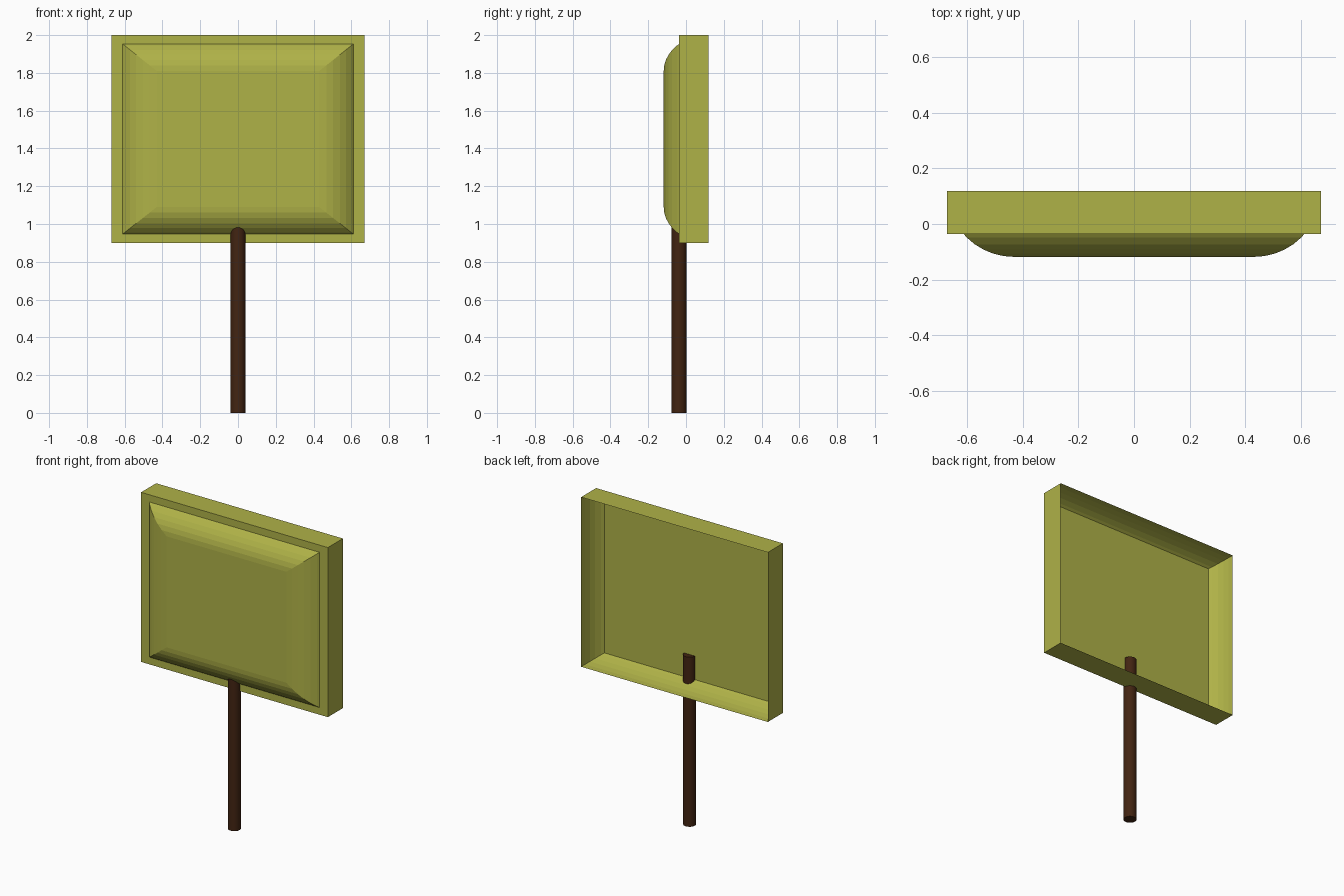
import bpy, bmesh, math

if "Cube" in bpy.data.objects:
    bpy.data.objects.remove(bpy.data.objects["Cube"])

def material(name, rgb):
    m = bpy.data.materials.new(name)
    m.diffuse_color = (*rgb, 1)
    m.use_nodes = True
    m.node_tree.nodes["Principled BSDF"].inputs["Base Color"].default_value = m.diffuse_color
    return m

olive = material("olive yellow", (0.43, 0.445, 0.064))
brown = material("dark brown", (0.055, 0.018, 0.006))

CZ = 1.45            # panel centre height
HX, HZ = 0.67, 0.55  # panel half sizes
BACK, RIM, FRONT = 0.118, -0.036, -0.118

def ring(bm, hx, hz, y):
    return [bm.verts.new((sx * hx, y, CZ + sz * hz))
            for sx, sz in ((-1, -1), (1, -1), (1, 1), (-1, 1))]

def stacked_shell(name, sections, mat):
    """Open-backed shell through rectangular rings, capped at the front."""
    bm = bmesh.new()
    rings = [ring(bm, *s) for s in sections]
    for a, b in zip(rings, rings[1:]):
        for i in range(4):
            j = (i + 1) % 4
            bm.faces.new((a[i], a[j], b[j], b[i]))
    bm.faces.new(rings[-1])
    # front cap must face -y, with the walls following it
    bmesh.ops.recalc_face_normals(bm, faces=bm.faces)
    bm.faces.ensure_lookup_table()
    if bm.faces[-1].normal.y > 0:
        bmesh.ops.reverse_faces(bm, faces=bm.faces)
    me = bpy.data.meshes.new(name)
    bm.to_mesh(me)
    bm.free()
    me.materials.append(mat)
    ob = bpy.data.objects.new(name, me)
    bpy.context.collection.objects.link(ob)
    return ob

# square frame tray, open at the back
stacked_shell("sign_frame", [(HX, HZ, BACK), (HX, HZ, RIM)], olive)

# rounded dish that bulges through the frame front
SEG = 10
sections = []
for k in range(SEG + 1):
    a = math.pi / 2 * k / SEG
    sections.append((0.43 + 0.24 * math.cos(a),
                     0.36 + 0.19 * math.cos(a),
                     BACK - (BACK - FRONT) * math.sin(a)))
stacked_shell("sign_dish", sections, olive)

# round post, its top running up inside the panel
POST_TOP = 1.10
bpy.ops.mesh.primitive_cylinder_add(vertices=24, radius=0.039, depth=POST_TOP,
                                    location=(0, -0.037, POST_TOP / 2))
post = bpy.context.object
post.name = "post"
post.data.materials.append(brown)
bpy.ops.object.shade_smooth_by_angle(angle=math.radians(30))
